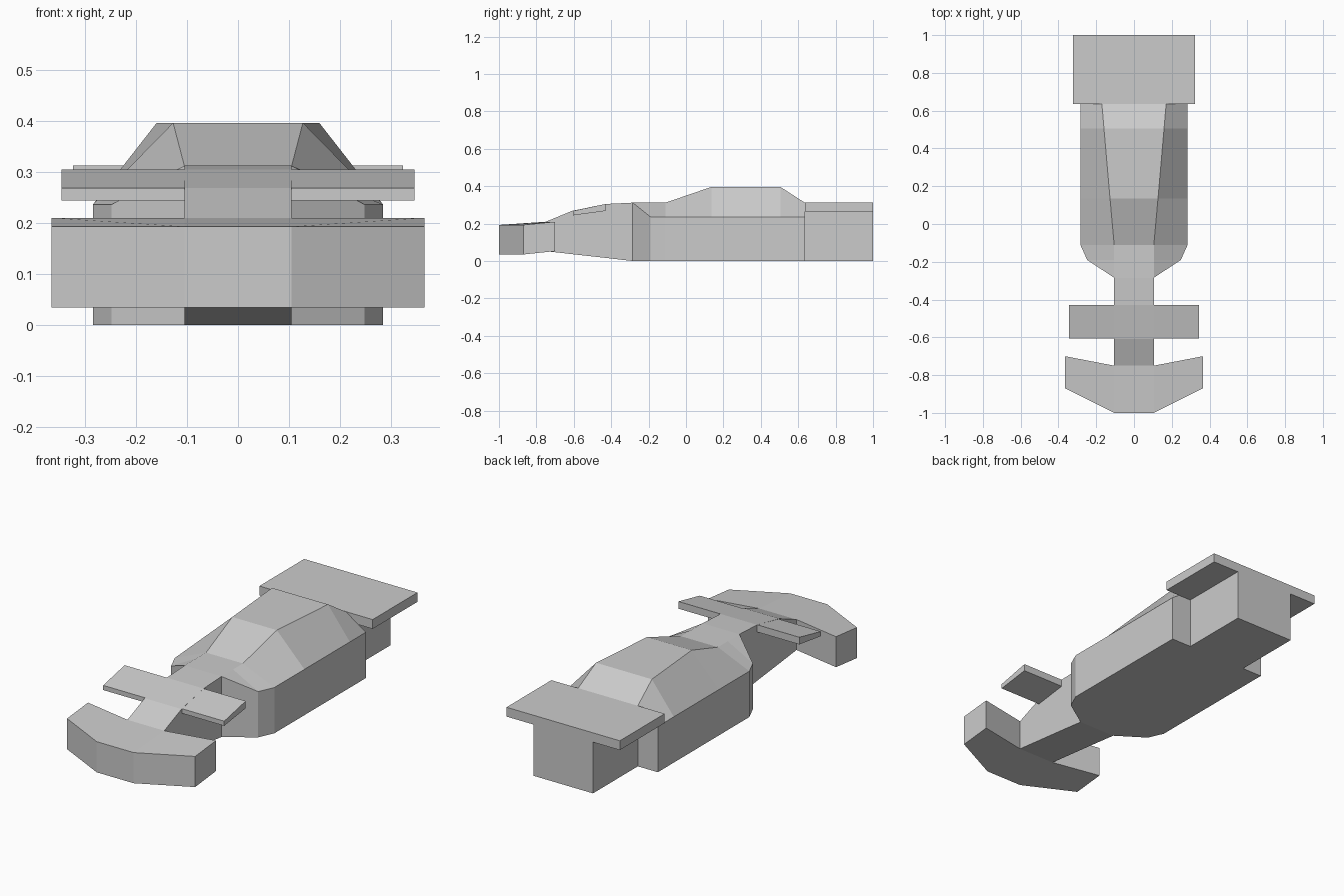
import bpy, bmesh

if "Cube" in bpy.data.objects:
    bpy.data.objects.remove(bpy.data.objects["Cube"])


def finish(name, bm):
    bmesh.ops.remove_doubles(bm, verts=bm.verts, dist=1e-5)
    bmesh.ops.recalc_face_normals(bm, faces=bm.faces)
    me = bpy.data.meshes.new(name)
    bm.to_mesh(me)
    bm.free()
    ob = bpy.data.objects.new(name, me)
    bpy.context.collection.objects.link(ob)
    return ob


def loft(name, rings, caps=(True, True)):
    """Skin a list of equal-length point rings, optionally capping the ends."""
    bm = bmesh.new()
    rows = [[bm.verts.new(p) for p in r] for r in rings]
    n = len(rings[0])
    for a, b in zip(rows, rows[1:]):
        for i in range(n):
            # collapse coincident corners so tapering sections make clean triangles
            face = []
            for v in (a[i], a[(i + 1) % n], b[(i + 1) % n], b[i]):
                if all((v.co - w.co).length > 1e-6 for w in face):
                    face.append(v)
            if len(face) > 2:
                bm.faces.new(face)
    for row, cap in ((rows[0], caps[0]), (rows[-1], caps[1])):
        if cap:
            face = []
            for v in row:
                if all((v.co - w.co).length > 1e-6 for w in face):
                    face.append(v)
            bm.faces.new(face)
    return finish(name, bm)


# Hull: y, deck half width, deck z, side half width, shoulder z, floor z
N = 0.105
sections = [
    (-1.00, N, 0.193, N, 0.193, 0.035),
    (-0.75, N, 0.21, N, 0.21, 0.053),
    (-0.61, N, 0.268, N, 0.268, 0.037),
    (-0.43, N, 0.305, N, 0.305, 0.017),
    (-0.285, N, 0.312, N, 0.312, 0),
    (-0.19, N, 0.312, 0.248, 0.236, 0),
    (-0.11, N, 0.312, 0.284, 0.236, 0),
    (0.135, 0.127, 0.396, 0.284, 0.236, 0),
    (0.505, 0.159, 0.396, 0.284, 0.236, 0),
    (0.635, 0.17, 0.312, 0.284, 0.236, 0),
    (0.635, 0.17, 0.264, 0.17, 0.264, 0),
    (1.00, 0.17, 0.264, 0.17, 0.264, 0),
]
loft("hull", [[(-t, y, zt), (t, y, zt), (s, y, zs), (s, y, zb), (-s, y, zb), (-s, y, zs)]
              for y, t, zt, s, zs, zb in sections])


# Winglets: side profiles (y, z) from the hull outwards, mirrored across x
def winglet(name, root, tip, x_tip):
    ob = loft(name, [[(N, y, z) for y, z in root], [(x_tip, y, z) for y, z in tip]],
              caps=(False, True))
    ob.modifiers.new("mirror", 'MIRROR')
    return ob


winglet("front_wing",
        [(-1.0, 0.035), (-1.0, 0.193), (-0.75, 0.21), (-0.75, 0.053)],
        [(-0.87, 0.035), (-0.87, 0.193), (-0.70, 0.21), (-0.70, 0.053)], 0.365)
fin = [(-0.605, 0.244), (-0.605, 0.268), (-0.43, 0.305), (-0.43, 0.268)]
winglet("middle_wing", fin, fin, 0.345)

# Rear wing plate
loft("rear_wing", [[(x, 0.635, 0.264), (x, 0.635, 0.312), (x, 1.0, 0.312), (x, 1.0, 0.264)]
                   for x in (-0.323, 0.323)])
